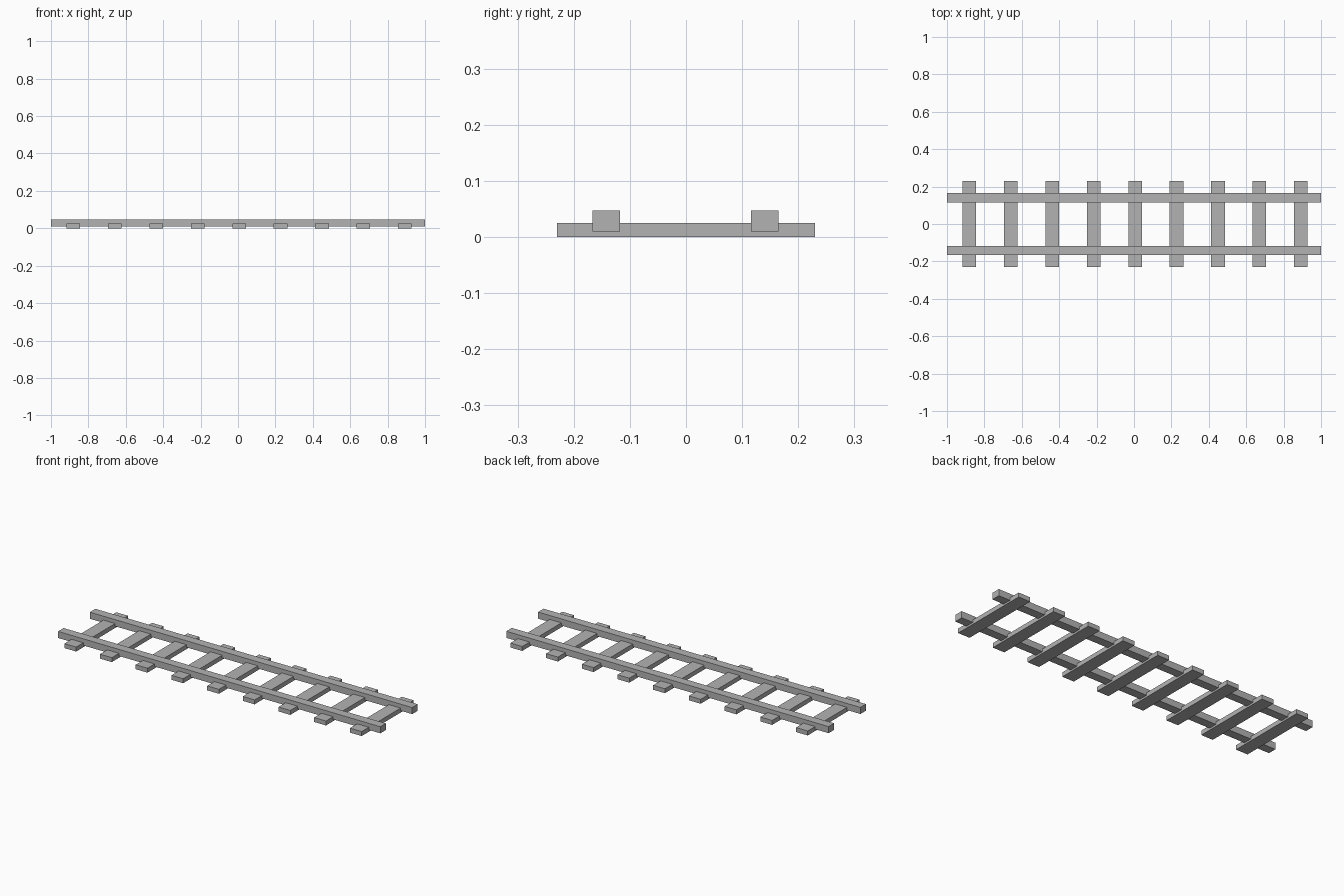
import bpy

cube = bpy.data.objects.get("Cube")
if cube:
    bpy.data.objects.remove(cube, do_unlink=True)

# Single flat grey
grey = bpy.data.materials.new("plain_grey")
grey.use_nodes = True
colour = (0.45, 0.45, 0.45, 1)
grey.diffuse_color = colour
grey.node_tree.nodes["Principled BSDF"].inputs["Base Color"].default_value = colour


def box(name, centre, size):
    bpy.ops.mesh.primitive_cube_add(size=1, location=centre)
    part = bpy.context.object
    part.name = name
    part.scale = size
    bpy.ops.object.transform_apply(location=False, rotation=False, scale=True)
    part.data.materials.append(grey)
    return part


# Two long rails, notched down over the sleepers
for name, y in (("front_rail", -0.142), ("back_rail", 0.14)):
    box(name, (0, y, 0.0285), (2, 0.049, 0.037))

# Evenly spaced sleepers lying on the ground
COUNT, SPACING = 9, 0.2215
for i in range(COUNT):
    x = 0.006 + (i - (COUNT - 1) / 2) * SPACING
    box(f"sleeper_{i + 1}", (x, 0, 0.0125), (0.073, 0.46, 0.025))
